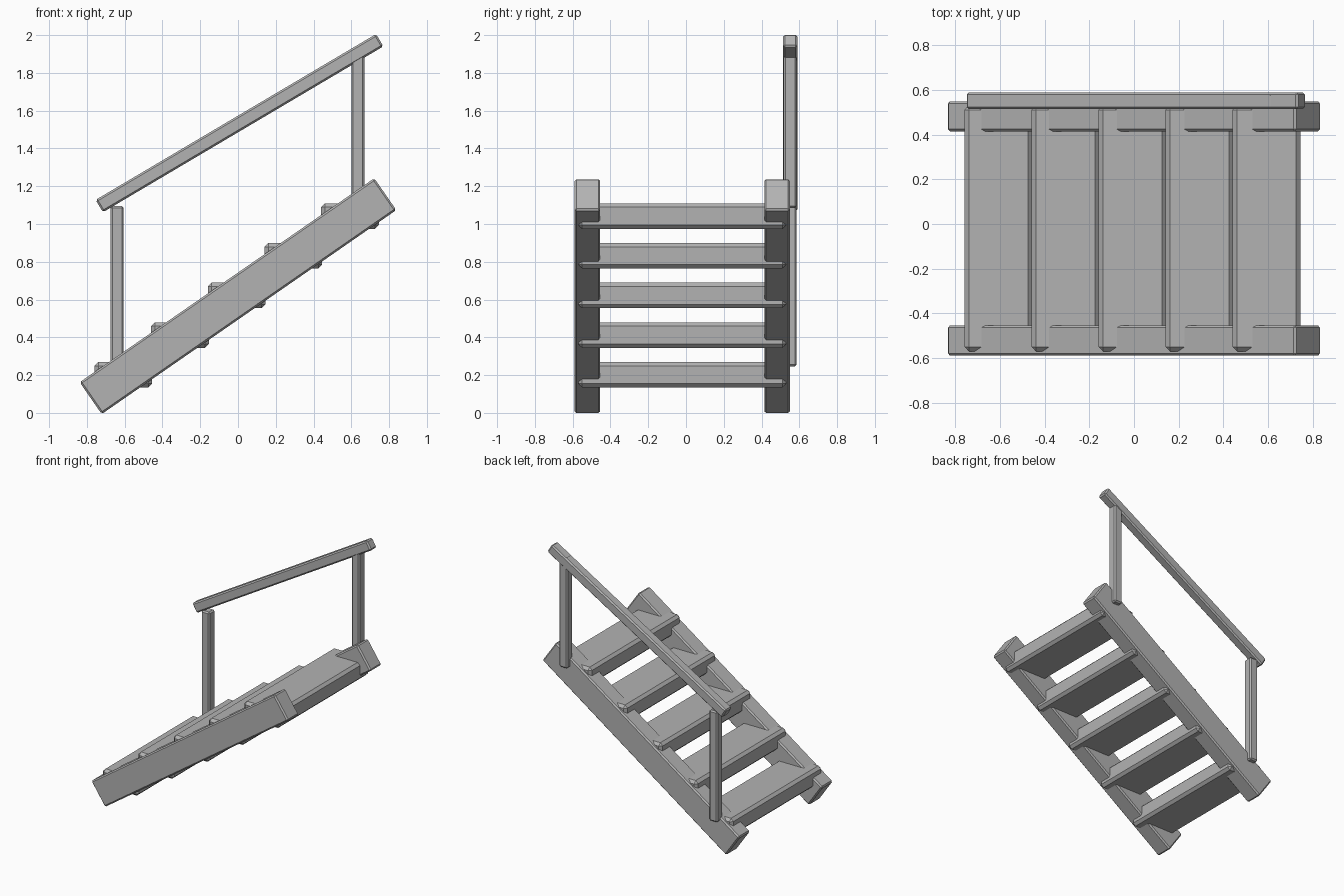
import bpy
from math import radians

cube = bpy.data.objects.get("Cube")
if cube:
    bpy.data.objects.remove(cube, do_unlink=True)

GREY = (0.45, 0.45, 0.45, 1)
grey = bpy.data.materials.new("plain_grey")
grey.use_nodes = True
grey.diffuse_color = GREY
grey.node_tree.nodes["Principled BSDF"].inputs["Base Color"].default_value = GREY


def beam(name, centre, size, pitch=0, chamfer=0.01):
    """Chamfered box, pitched upward towards +x by a number of degrees."""
    bpy.ops.mesh.primitive_cube_add(size=1, location=centre)
    obj = bpy.context.object
    obj.name = name
    obj.scale = size
    bpy.ops.object.transform_apply(location=False, rotation=False, scale=True)
    obj.rotation_euler.y = -radians(pitch)
    bevel = obj.modifiers.new("chamfer", "BEVEL")
    bevel.width = chamfer
    bevel.segments = 1
    obj.data.materials.append(grey)
    return obj


# Sloping side stringers
for name, y in (("front_stringer", -0.522), ("back_stringer", 0.482)):
    beam(name, (0, y, 0.618), (1.897, 0.135, 0.205), pitch=34.7)

# Level treads
for i in range(5):
    beam(f"tread_{i + 1}", (-0.607 + 0.3 * i, -0.02, 0.202 + 0.21 * i),
         (0.305, 1.1, 0.135), chamfer=0.02)

# Handrail posts on the back side
for name, x, z in (("lower_post", -0.64, 0.67), ("upper_post", 0.635, 1.51)):
    beam(name, (x, 0.551, z), (0.07, 0.07, 0.85))

# Sloping handrail
beam("handrail", (0.008, 0.552, 1.534), (1.725, 0.075, 0.076), pitch=30.6)
